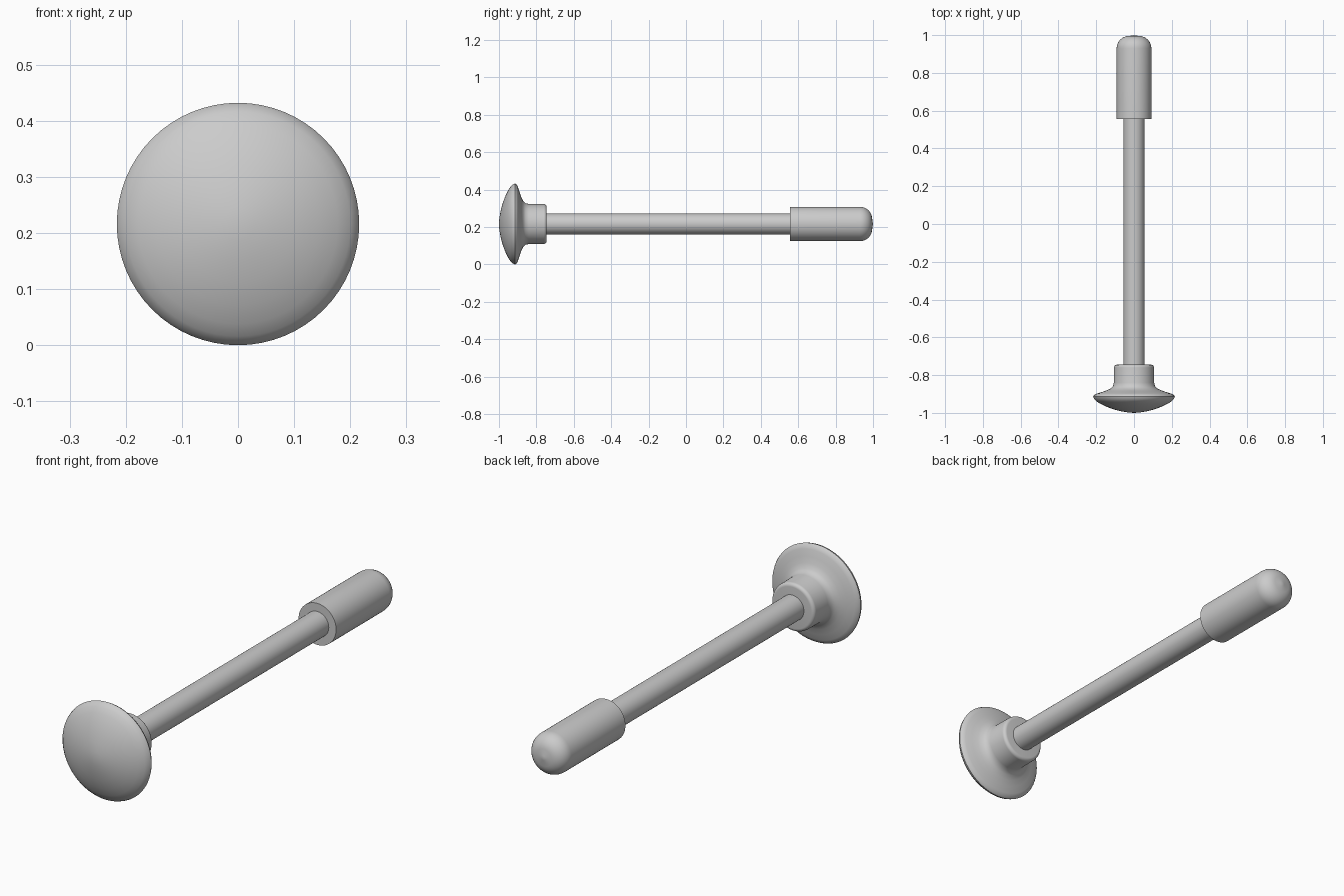
import bpy, bmesh, math
from mathutils import Vector

if "Cube" in bpy.data.objects:
    bpy.data.objects.remove(bpy.data.objects["Cube"])

AXIS_Z = 0.216
SIDES = 64


def arc(cy, cr, rad, a0, a1, n=6):
    """Points (y, r) along a circular fillet."""
    pts = []
    for i in range(n + 1):
        a = math.radians(a0 + (a1 - a0) * i / n)
        pts.append((cy + rad * math.sin(a), cr + rad * math.cos(a)))
    return pts


def lathe(name, profile):
    """Revolve a (y, radius) profile around the long axis."""
    bm = bmesh.new()
    verts = [bm.verts.new((r, y, 0)) for y, r in profile]
    edges = [bm.edges.new(p) for p in zip(verts, verts[1:])]
    bmesh.ops.spin(bm, geom=verts + edges, cent=(0, 0, 0), axis=(0, 1, 0),
                   angle=math.tau, steps=SIDES, use_duplicate=False)
    bmesh.ops.remove_doubles(bm, verts=bm.verts, dist=1e-5)
    bmesh.ops.recalc_face_normals(bm, faces=bm.faces)
    mesh = bpy.data.meshes.new(name)
    bm.to_mesh(mesh)
    bm.free()
    ob = bpy.data.objects.new(name, mesh)
    bpy.context.collection.objects.link(ob)
    ob.location = Vector((0, 0, AXIS_Z))
    bpy.ops.object.select_all(action='DESELECT')
    ob.select_set(True)
    bpy.context.view_layer.objects.active = ob
    bpy.ops.object.shade_smooth_by_angle(angle=math.radians(40))
    return ob


# Domed head flaring from a short collar
lathe("head", [(-1.0, 0), (-0.998, 0.03), (-0.992, 0.065), (-0.982, 0.105),
               (-0.968, 0.145), (-0.952, 0.178), (-0.938, 0.2), (-0.925, 0.212),
               (-0.914, 0.216), (-0.905, 0.211), (-0.898, 0.196),
               (-0.889, 0.168), (-0.88, 0.142), (-0.87, 0.122),
               (-0.858, 0.111), (-0.84, 0.107)]
      + arc(-0.76, 0.091, 0.015, 0, 90) + [(-0.745, 0)])

# Long straight rod
lathe("rod", [(-0.8, 0), (-0.8, 0.056), (0.6, 0.056), (0.6, 0)])

# Grip with flat inner end and rounded outer end
lathe("grip", [(0.555, 0), (0.555, 0.092)]
      + arc(0.93, 0.027, 0.065, 0, 80, 8) + [(0.998, 0.01), (1.0, 0)])
